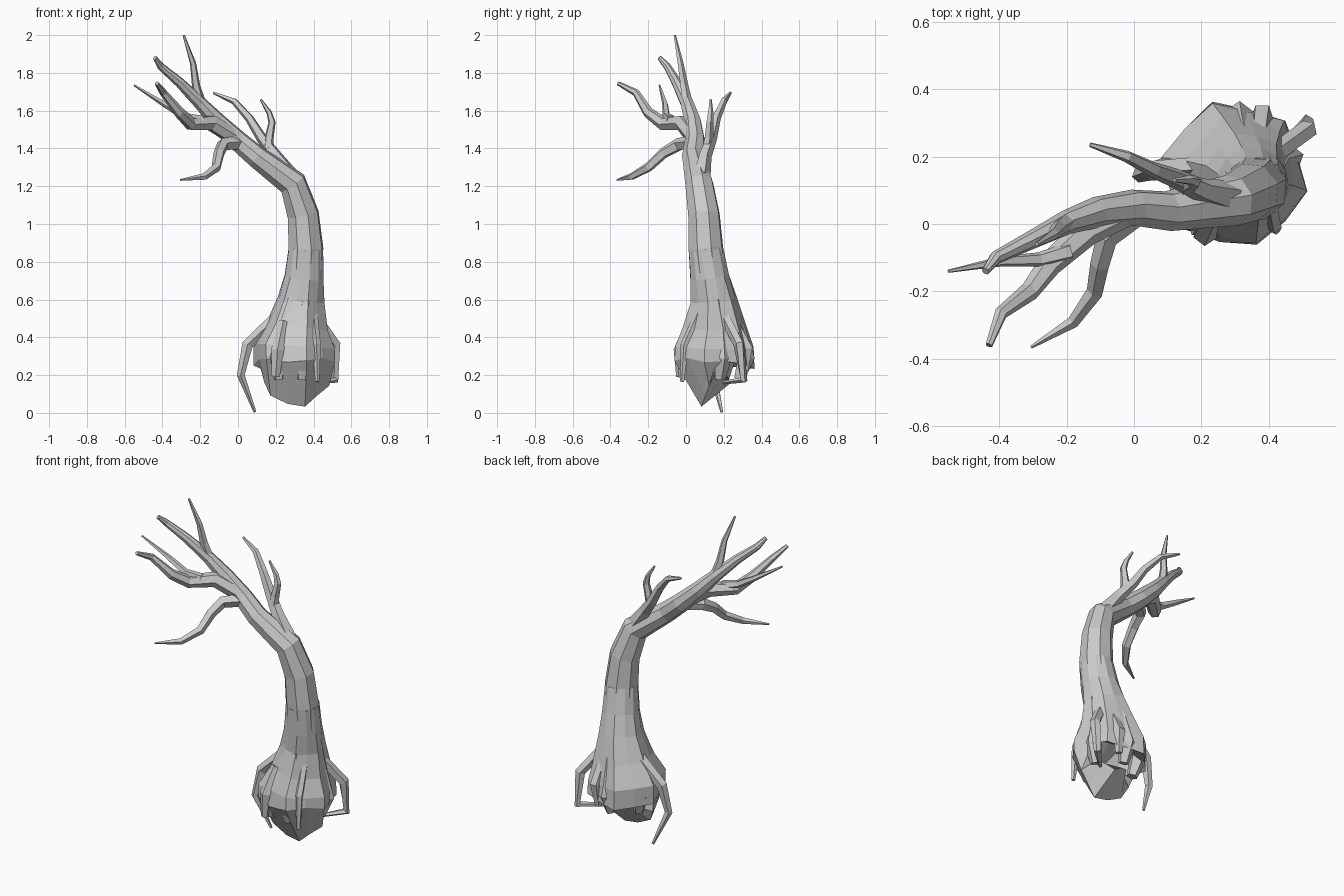
import bpy, bmesh, math, random
from mathutils import Vector

random.seed(4)


def limb(name, pts, sides=5, lobes=0, ragged=0, spin=0.3):
    """Faceted tapering tube through (x, y, z, radius) points."""
    bm = bmesh.new()
    P = [Vector(p[:3]) for p in pts]
    n = len(P)
    rings = []
    side = None
    for i, p in enumerate(P):
        t = Vector((0, 0, 0))
        if i:
            t += (p - P[i - 1]).normalized()
        if i < n - 1:
            t += (P[i + 1] - p).normalized()
        t.normalize()
        if side is None:
            side = Vector((1, 0, 0)) if abs(t.x) < 0.8 else Vector((0, 1, 0))
        side = (side - t * side.dot(t)).normalized()
        up = t.cross(side)
        ring = []
        for k in range(sides):
            a = spin + math.tau * k / sides
            r = pts[i][3]
            v = Vector((0, 0, 0))
            if i < lobes:
                r *= (1.05 if k % 2 else 0.94) + random.uniform(-0.03, 0.03)
            if i < ragged:
                v.z = random.uniform(-0.025, 0.025)
            ring.append(bm.verts.new(p + v + (side * math.cos(a) + up * math.sin(a)) * r))
        rings.append(ring)
    for a, b in zip(rings, rings[1:]):
        for k in range(sides):
            j = (k + 1) % sides
            bm.faces.new((a[k], a[j], b[j], b[k]))
    bm.faces.new(rings[0][::-1])
    bm.faces.new(rings[-1])
    bmesh.ops.recalc_face_normals(bm, faces=bm.faces)
    me = bpy.data.meshes.new(name)
    bm.to_mesh(me)
    bm.free()
    ob = bpy.data.objects.new(name, me)
    bpy.context.collection.objects.link(ob)
    return ob


# Flared root crown
limb("root_crown", [
    (.30, .14, .215, .10), (.30, .135, .205, .175), (.30, .145, .27, .212),
    (.298, .148, .35, .207), (.315, .15, .46, .163), (.335, .145, .60, .124),
    (.35, .125, .72, .106), (.36, .105, .87, .094)], 12, 6, 3)

# Leaning trunk, continuing into the top branch
limb("trunk", [
    (.35, .125, .70, .10), (.36, .105, .87, .096), (.345, .095, 1.05, .087),
    (.29, .07, 1.215, .077), (.10, .038, 1.355, .06), (0, .048, 1.44, .055),
    (-.11, .035, 1.545, .046), (-.20, .005, 1.64, .036), (-.31, -.05, 1.75, .027),
    (-.41, -.10, 1.835, .02), (-.44, -.14, 1.88, .012)], 8)

# Branches
branches = {
    "top_twig": [(-.20, .005, 1.65, .028), (-.222, -.01, 1.73, .023),
                 (-.238, -.03, 1.85, .017), (-.288, -.06, 2.0, .006)],
    "left_branch": [(-.02, .04, 1.46, .046), (-.14, -.02, 1.535, .045),
                    (-.25, -.12, 1.53, .036), (-.31, -.20, 1.59, .029),
                    (-.395, -.265, 1.695, .02), (-.43, -.36, 1.745, .011)],
    "left_twig": [(-.19, -.08, 1.55, .028), (-.28, -.105, 1.57, .022),
                  (-.39, -.11, 1.635, .016), (-.55, -.14, 1.735, .005)],
    "drooping_branch": [(.01, .035, 1.43, .04), (-.08, -.04, 1.42, .035),
                        (-.10, -.12, 1.375, .03), (-.115, -.20, 1.30, .026),
                        (-.18, -.29, 1.25, .019), (-.305, -.365, 1.233, .005)],
    "back_branch": [(.28, .08, 1.25, .05), (.20, .10, 1.36, .036),
                    (.125, .135, 1.455, .03), (.06, .16, 1.56, .024),
                    (-.02, .20, 1.65, .018), (-.13, .235, 1.695, .007)],
    "back_twig": [(.16, .11, 1.40, .028), (.165, .12, 1.46, .025),
                  (.18, .125, 1.54, .02), (.165, .13, 1.59, .015),
                  (.12, .13, 1.66, .006)],
}
for name, pts in branches.items():
    limb(name, pts, 6 if name == "left_branch" else 5)

# Loose hanging roots
roots = {
    "left_root": [(.20, .17, .50, .035), (.05, .16, .36, .031),
                  (.015, .145, .20, .022), (.09, .19, .005, .008)],
    "right_root": [(.42, .21, .50, .03), (.515, .28, .365, .03),
                   (.515, .305, .175, .022), (.41, .20, .16, .01)],
    "front_root": [(.40, .07, .53, .022), (.415, -.005, .36, .024),
                   (.42, -.02, .165, .012)],
    "back_root": [(.37, .24, .50, .03), (.38, .325, .34, .034), (.37, .31, .21, .02)],
    "front_left_root": [(.24, .03, .48, .03), (.21, -.03, .33, .036), (.20, -.03, .19, .022)],
}
for name, pts in roots.items():
    limb(name, pts, 5)

# Broad buttress ridges running up the trunk
for i, (a, s) in enumerate([(4.1, 1.0), (5.0, .95), (.3, .95), (1.5, 1.0), (2.7, .95)]):
    c, d = math.cos(a), math.sin(a)
    limb(f"buttress_{i + 1}", [
        (.30 + .14 * c * s, .14 + .14 * d * s, .18, .03),
        (.30 + .17 * c * s, .145 + .17 * d * s, .29, .05),
        (.312 + .12 * c * s, .15 + .12 * d * s, .45, .042),
        (.345 + .075 * c, .13 + .075 * d, .66, .025)], 5)
